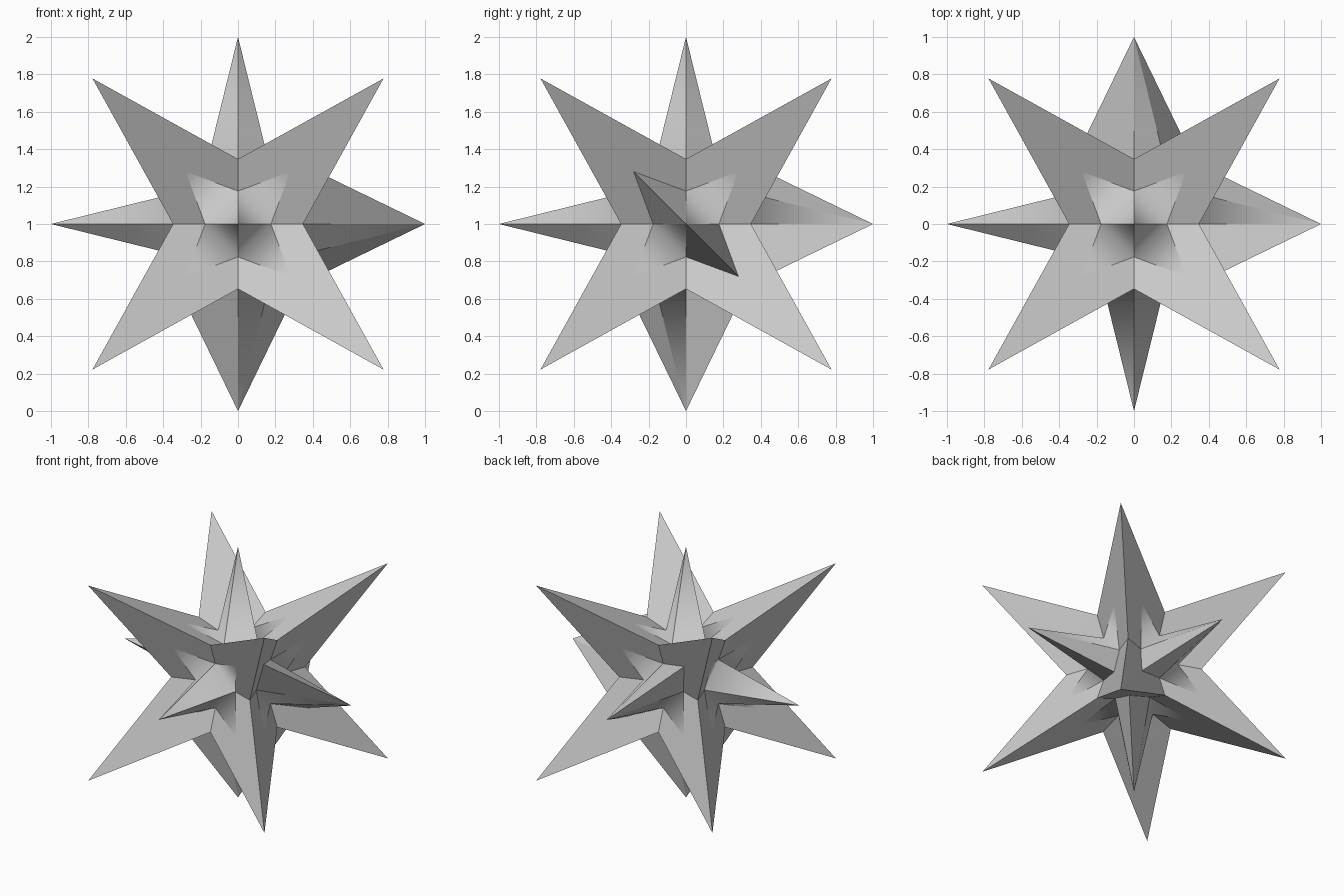
import bpy, bmesh
from itertools import product
from mathutils import Vector

if "Cube" in bpy.data.objects:
    bpy.data.objects.remove(bpy.data.objects["Cube"])

CENTRE = Vector((0, 0, 1))
ARM = 0.778                 # cube-corner arm tips
VALLEY = 0.347              # notch between neighbouring arms
PINCH, PINCH_H = 0.176, 0.286   # spike ridge foot
FOOT, FOOT_H = 0.28, 0.423      # spike foot on an arm face
HAND = (1, 1, -1)           # side on which spikes carry broad fins

grey = bpy.data.materials.new("plain_grey")
grey.use_nodes = True
colour = (0.6, 0.6, 0.6, 1)
grey.diffuse_color = colour
grey.node_tree.nodes["Principled BSDF"].inputs["Base Color"].default_value = colour


def placer(axis, side):
    """Map (a, b, height) on one of the six directions to model space."""
    def place(a, b, h):
        p = Vector((0, 0, 0))
        p[axis], p[(axis + 1) % 3], p[(axis + 2) % 3] = side * h, a, b
        return p
    return place


def build(name, triangles, folds=()):
    """Weld triangles, face them outward and smooth only across the folds."""
    bm = bmesh.new()
    for tri in triangles:
        if (tri[1] - tri[0]).cross(tri[2] - tri[0]).dot(sum(tri, Vector())) < 0:
            tri = tri[::-1]
        bm.faces.new([bm.verts.new(p) for p in tri]).smooth = True
    bmesh.ops.remove_doubles(bm, verts=bm.verts, dist=0.0005)
    middles = [(p + q) / 2 for p, q in folds]
    for e in bm.edges:
        mid = (e.verts[0].co + e.verts[1].co) / 2
        e.smooth = any((mid - m).length < 0.001 for m in middles)
    mesh = bpy.data.meshes.new(name)
    bm.to_mesh(mesh)
    bm.free()
    mesh.materials.append(grey)
    ob = bpy.data.objects.new(name, mesh)
    ob.location = CENTRE
    bpy.context.collection.objects.link(ob)


arm_tris = []
names = {(0, 1): "left", (0, -1): "right", (1, 1): "back",
         (1, -1): "front", (2, 1): "top", (2, -1): "bottom"}

for (axis, side), label in names.items():
    place = placer(axis, side)
    tip = place(0, 0, 1)
    broad = side == HAND[axis]
    spike_tris, folds = [], []
    for a, b in product((-1, 1), repeat=2):
        foot = place(a * FOOT, b * FOOT, FOOT_H)
        ridge_a, ridge_b = place(a * PINCH, 0, PINCH_H), place(0, b * PINCH, PINCH_H)
        # Spike quarter: folded into a fin, or split into blade and base
        fin = broad and a * HAND[(axis + 1) % 3] == b * HAND[(axis + 2) % 3]
        if fin:
            spike_tris += [(tip, ridge_a, foot), (tip, foot, ridge_b)]
        else:
            spike_tris += [(tip, ridge_a, ridge_b), (ridge_a, foot, ridge_b)]
            folds.append((ridge_a, ridge_b))
        # Arm face around the spike foot
        point = place(a * ARM, b * ARM, ARM)
        for ridge, notch in ((ridge_a, place(a * VALLEY, 0, VALLEY)),
                             (ridge_b, place(0, b * VALLEY, VALLEY))):
            arm_tris += [(point, notch, foot), (notch, ridge, foot)]
    build(label + "_spike", spike_tris, folds)

build("corner_arms", arm_tris)
